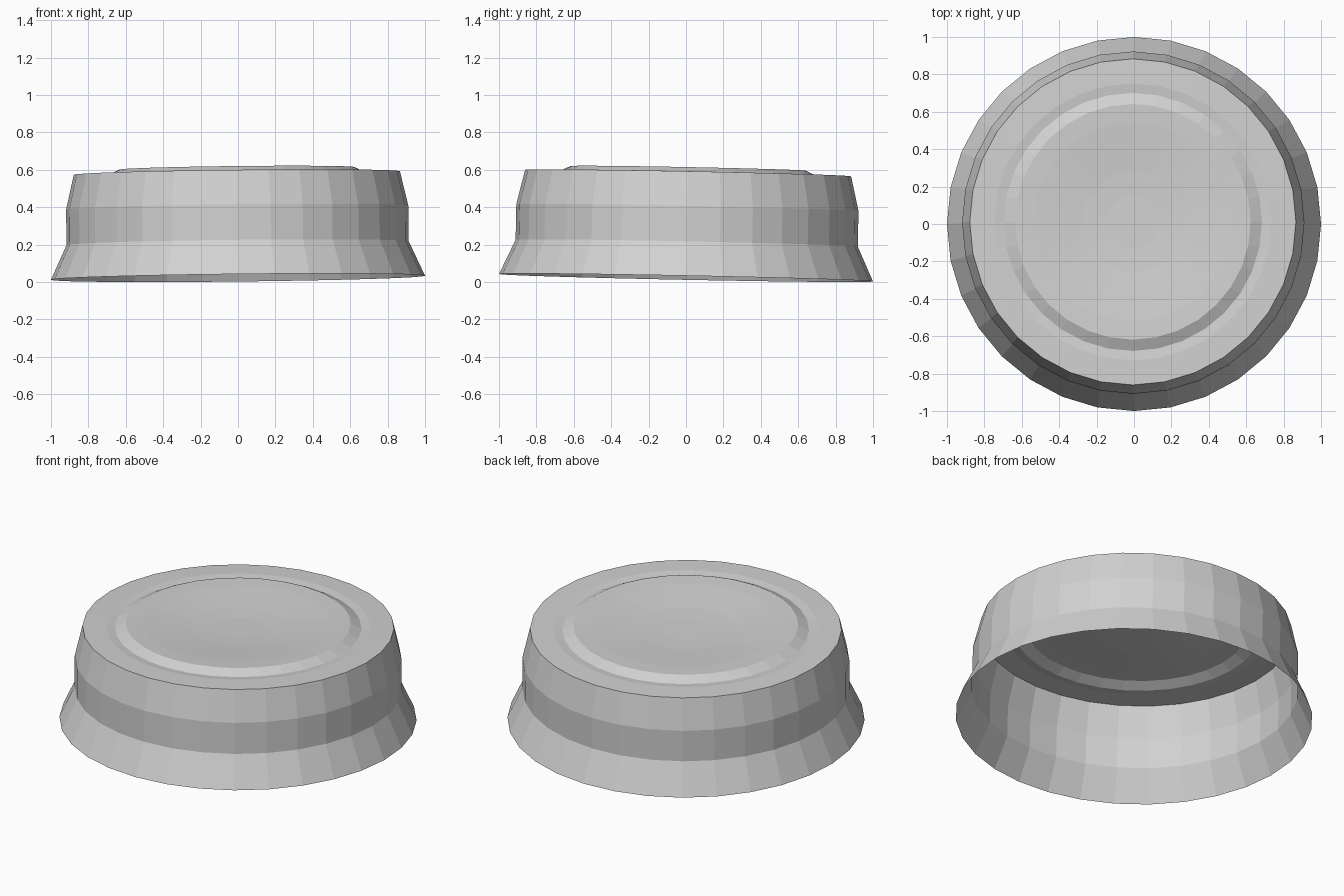
import bpy
import bmesh
from math import sin, cos, pi
from mathutils import Matrix, Vector

default_cube = bpy.data.objects.get("Cube")
if default_cube:
    bpy.data.objects.remove(default_cube, do_unlink=True)

# Single grey metal
metal = bpy.data.materials.new("light_grey_metal")
metal.use_nodes = True
grey = (0.64, 0.64, 0.64, 1)
metal.diffuse_color = grey
metal.node_tree.nodes["Principled BSDF"].inputs["Base Color"].default_value = grey

SIDES = 32

# The whole lid leans very slightly towards the back left
axis = Vector((-0.011, 0.02, 1)).normalized()
lean = Vector((0, 0, 1)).rotation_difference(axis).to_matrix().to_4x4()
placement = Matrix.Translation((0, 0, 0.023)) @ lean


def lathe(name, profile, closed_centre=False):
    """Revolve (radius, height) points, listed from outside to inside."""
    bm = bmesh.new()
    rings = []
    for radius, height in profile:
        rings.append([bm.verts.new((radius * cos(2 * pi * i / SIDES),
                                    radius * sin(2 * pi * i / SIDES), height))
                      for i in range(SIDES)])
    for outer, inner in zip(rings, rings[1:]):
        for i in range(SIDES):
            j = (i + 1) % SIDES
            bm.faces.new((outer[i], outer[j], inner[j], inner[i]))
    if closed_centre:
        bm.faces.new(rings[-1])
    bm.transform(placement)
    mesh = bpy.data.meshes.new(name)
    bm.to_mesh(mesh)
    bm.free()
    mesh.materials.append(metal)
    obj = bpy.data.objects.new(name, mesh)
    bpy.context.collection.objects.link(obj)
    return obj


# Open-bottomed wall with flared skirt and tapered shoulder
lathe("side_wall", [(1, 0), (0.915, 0.185), (0.915, 0.375), (0.872, 0.56)])

# Top panel: flat border, shallow groove, raised ring, dished middle
lathe("top_panel", [(0.872, 0.56), (0.74, 0.562), (0.69, 0.556), (0.63, 0.585),
                    (0.53, 0.581), (0.27, 0.561), (0.14, 0.556)],
      closed_centre=True)
